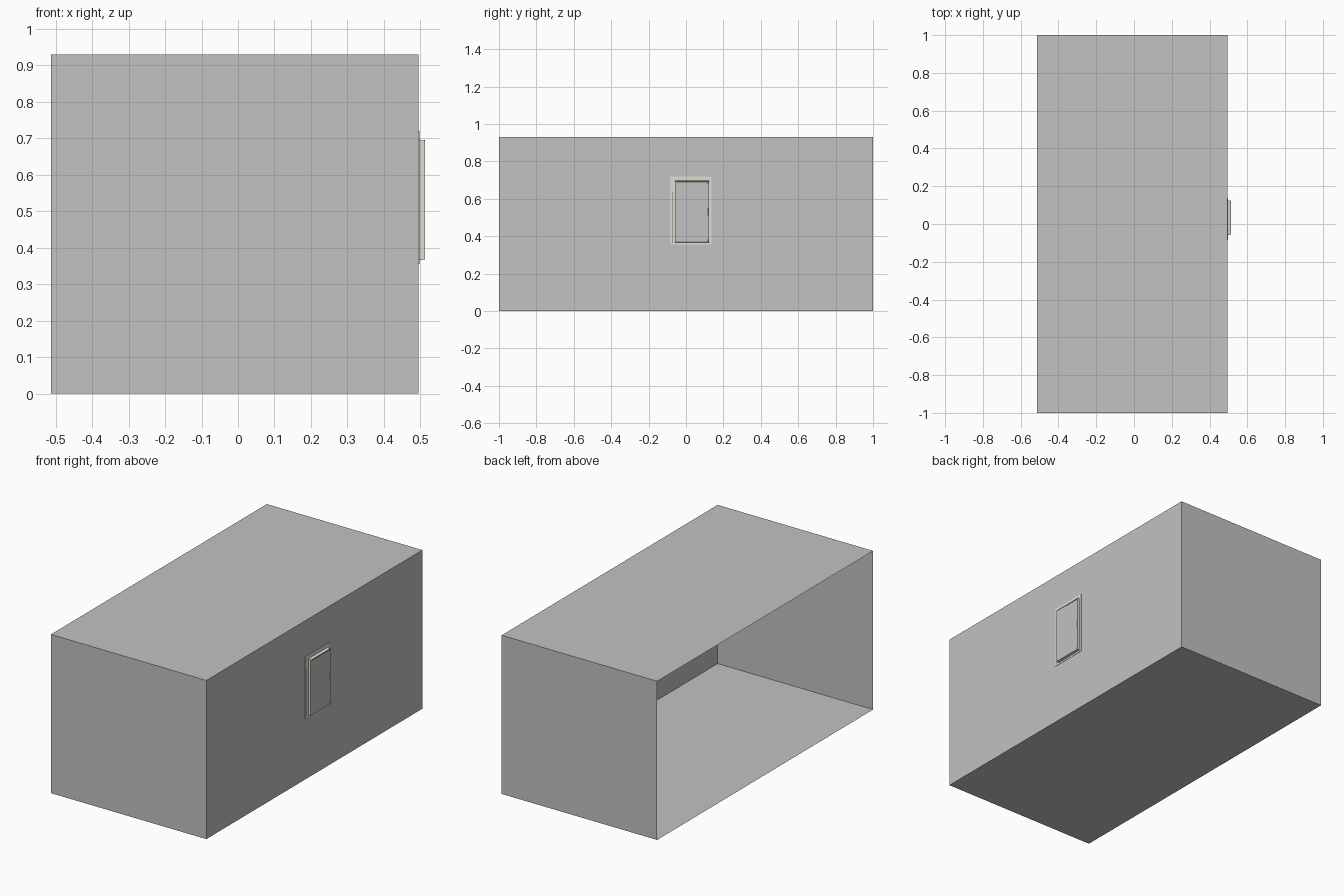
import bpy
import bmesh

old = bpy.data.objects.get("Cube")
if old:
    bpy.data.objects.remove(old, do_unlink=True)


def material(name, rgb):
    m = bpy.data.materials.new(name)
    m.use_nodes = True
    m.diffuse_color = (*rgb, 1)
    m.node_tree.nodes["Principled BSDF"].inputs["Base Color"].default_value = (*rgb, 1)
    return m


GREY = material("wall grey", (0.54, 0.54, 0.54))
CREAM = material("frame cream", (0.75, 0.73, 0.65))
DARK = material("gap dark grey", (0.13, 0.13, 0.12))


def finish(name, bm, *mats):
    mesh = bpy.data.meshes.new(name)
    bm.to_mesh(mesh)
    bm.free()
    for m in mats:
        mesh.materials.append(m)
    obj = bpy.data.objects.new(name, mesh)
    bpy.context.collection.objects.link(obj)
    return obj


def box_mesh(x, y, z):
    """Box between the (low, high) pairs on each axis."""
    bm = bmesh.new()
    bmesh.ops.create_cube(bm, size=1)
    for v in bm.verts:
        v.co = [r[0] if c < 0 else r[1] for c, r in zip(v.co, (x, y, z))]
    bm.normal_update()
    return bm


def box(name, x, y, z, mat):
    return finish(name, box_mesh(x, y, z), mat)


WALL = 0.495
FACE = 0.512

# Room shell of thin sheets, open on one long side
bm = box_mesh((-0.513, WALL), (-1, 1), (0, 0.93))
bmesh.ops.delete(bm, geom=[f for f in bm.faces if f.normal.x < -0.5], context='FACES_ONLY')
finish("room_shell", bm, GREY)

# Flat casing around the window
Y, Z = (-0.085, 0.137), (0.355, 0.72)
IY, IZ = (-0.058, 0.124), (0.365, 0.697)
flange = (WALL, WALL + 0.002)
box("casing_side_front", flange, (Y[0], IY[0]), Z, CREAM)
box("casing_side_back", flange, (IY[1], Y[1]), Z, CREAM)
box("casing_top", flange, IY, (IZ[1], Z[1]), CREAM)
box("casing_bottom", flange, IY, (Z[0], IZ[0]), CREAM)

# Raised sash: cream tapered sides with a grey panel on its face
bm = box_mesh((WALL, FACE), IY, IZ)
front = [f for f in bm.faces if f.normal.x > 0.5]
for v in front[0].verts:
    v.co.z += -0.004 if v.co.z > 0.5 else 0.003
bmesh.ops.inset_region(bm, faces=front, thickness=0.003)
for f in front:
    f.material_index = 1
finish("window_sash", bm, CREAM, GREY)

# Shadow gaps beside and above the sash
box("side_gap", (WALL, WALL + 0.003), (-0.076, -0.071), (0.36, 0.64), DARK)
box("top_gap", (FACE - 0.003, FACE + 0.0005), (-0.05, 0.118), (0.686, 0.692), DARK)

# Hinges and latch along the back edge
for name, low, high in (("upper_hinge", 0.68, 0.695),
                        ("latch", 0.51, 0.55),
                        ("lower_hinge", 0.37, 0.382)):
    box(name, (FACE - 0.003, FACE + 0.0005), (0.114, 0.12), (low, high), DARK)
